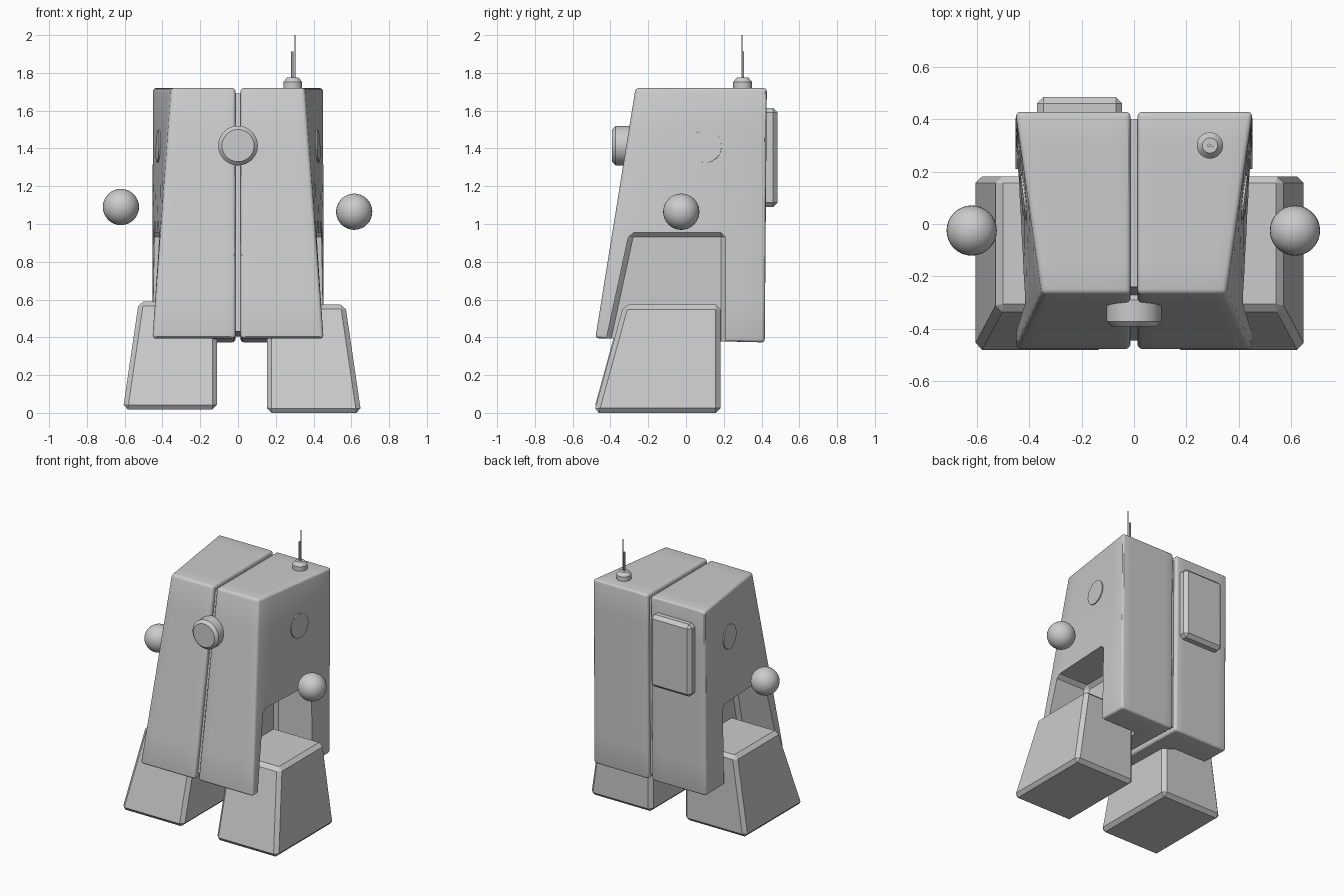
import bpy, bmesh, math
from mathutils import Vector

if "Cube" in bpy.data.objects:
    bpy.data.objects.remove(bpy.data.objects["Cube"])


def finish(ob, smooth=True):
    """Apply modifiers and set shading."""
    bpy.ops.object.select_all(action='DESELECT')
    ob.select_set(True)
    bpy.context.view_layer.objects.active = ob
    bpy.ops.object.convert(target='MESH')
    if smooth:
        bpy.ops.object.shade_smooth_by_angle(angle=math.radians(30))
    return ob


def bevel(ob, width, segments=1):
    m = ob.modifiers.new("Bevel", 'BEVEL')
    m.width, m.segments = width, segments
    m.limit_method = 'ANGLE'
    m.angle_limit = math.radians(30)


def hexa(name, bottom, top, cuts=0):
    """Six-sided block from four bottom and four top corners (same winding)."""
    bm = bmesh.new()
    b = [bm.verts.new(p) for p in bottom]
    t = [bm.verts.new(p) for p in top]
    bm.faces.new(b)
    bm.faces.new(t)
    for i in range(4):
        j = (i + 1) % 4
        bm.faces.new((b[i], b[j], t[j], t[i]))
    if cuts:
        bmesh.ops.subdivide_edges(bm, edges=bm.edges[:], cuts=cuts, use_grid_fill=True)
    bmesh.ops.recalc_face_normals(bm, faces=bm.faces[:])
    me = bpy.data.meshes.new(name)
    bm.to_mesh(me)
    bm.free()
    ob = bpy.data.objects.new(name, me)
    bpy.context.collection.objects.link(ob)
    return ob


def rect(x0, x1, y0, y1, z):
    return [(x0, y0, z), (x1, y0, z), (x1, y1, z), (x0, y1, z)]


def cylinder(name, base, axis, r, depth, bev=0.0, sides=48, r2=None):
    """Cylinder or cone growing from its base point along an axis."""
    axis = Vector(axis).normalized()
    bpy.ops.mesh.primitive_cone_add(
        vertices=sides, radius1=r, radius2=r if r2 is None else r2, depth=depth,
        location=Vector(base) + axis * depth / 2,
        rotation=axis.to_track_quat('Z', 'Y').to_euler())
    ob = bpy.context.object
    ob.name = name
    if bev:
        bevel(ob, bev)
    return finish(ob)


# Body shell: one tapered half with a leg recess, mirrored across a centre seam
G = 0.013
body = hexa("body_shell",
            [(G, -0.48, 0.395), (0.453, -0.48, 0.395), (0.453, 0.417, 0.373), (G, 0.417, 0.373)],
            [(G, -0.267, 1.72), (0.352, -0.267, 1.72), (0.453, 0.428, 1.72), (G, 0.428, 1.72)],
            cuts=5)
bevel(body, 0.018, 3)
finish(body, False)
recess = hexa("leg_recess_cutter",
              rect(0.155, 0.75, -0.463, 0.21, 0.2),
              rect(0.155, 0.75, -0.30, 0.21, 0.955))
bevel(recess, 0.025)
finish(recess, False)
recess.hide_render = True
cut = body.modifiers.new("Recess", 'BOOLEAN')
cut.operation, cut.solver, cut.object = 'DIFFERENCE', 'EXACT', recess
mir = body.modifiers.new("Mirror", 'MIRROR')
mir.use_mirror_merge = False
finish(body)
bpy.data.objects.remove(recess)

# Inner core seen at the bottom of the seam
hexa("seam_core",
     [(-0.03, -0.445, 0.43), (0.03, -0.445, 0.43), (0.03, 0.39, 0.405), (-0.03, 0.39, 0.405)],
     rect(-0.03, 0.03, -0.24, 0.40, 1.69))

# Legs: chamfered blocks, the left one lifted and pulled inward
for side, s, dx, dz in (("right", 1, 0, 0), ("left", -1, 0.043, 0.018)):
    leg = hexa("leg_" + side,
               [(s * x + dx, y, z + dz) for x, y, z in rect(0.153, 0.652, -0.487, 0.182, 0)],
               [(s * x + dx, y, z + dz) for x, y, z in rect(0.153, 0.568, -0.33, 0.182, 0.573)])
    bevel(leg, 0.025)
    finish(leg, False)

# Floating ball hands
for side, pos in (("right", (0.615, -0.025, 1.065)), ("left", (-0.62, -0.025, 1.09))):
    bpy.ops.mesh.primitive_uv_sphere_add(segments=32, ring_count=16, radius=0.096, location=pos)
    bpy.context.object.name = "hand_" + side
    finish(bpy.context.object)

# Front eye and side discs
cylinder("eye", (0, -0.27, 1.415), (0, -1, 0), 0.105, 0.122, 0.02)
for side, s in (("right", 1), ("left", -1)):
    cylinder("side_disc_" + side, (s * 0.397, 0.105, 1.41), (s, -0.103, 0.043), 0.086, 0.03)

# Back panel
panel = hexa("back_panel", rect(-0.37, -0.045, 0.40, 0.485, 1.09),
             rect(-0.37, -0.045, 0.40, 0.485, 1.615))
bevel(panel, 0.024)
finish(panel, False)

# Antenna: stepped base and two thin rods
cylinder("antenna_base", (0.29, 0.30, 1.71), (0, 0, 1), 0.05, 0.042)
cylinder("antenna_cap", (0.29, 0.30, 1.752), (0, 0, 1), 0.05, 0.024, r2=0.029)
cylinder("antenna_short_rod", (0.287, 0.30, 1.77), (0, 0, 1), 0.007, 0.142, sides=12)
cylinder("antenna_long_rod", (0.301, 0.296, 1.77), (0, 0, 1), 0.003, 0.23, sides=12)
